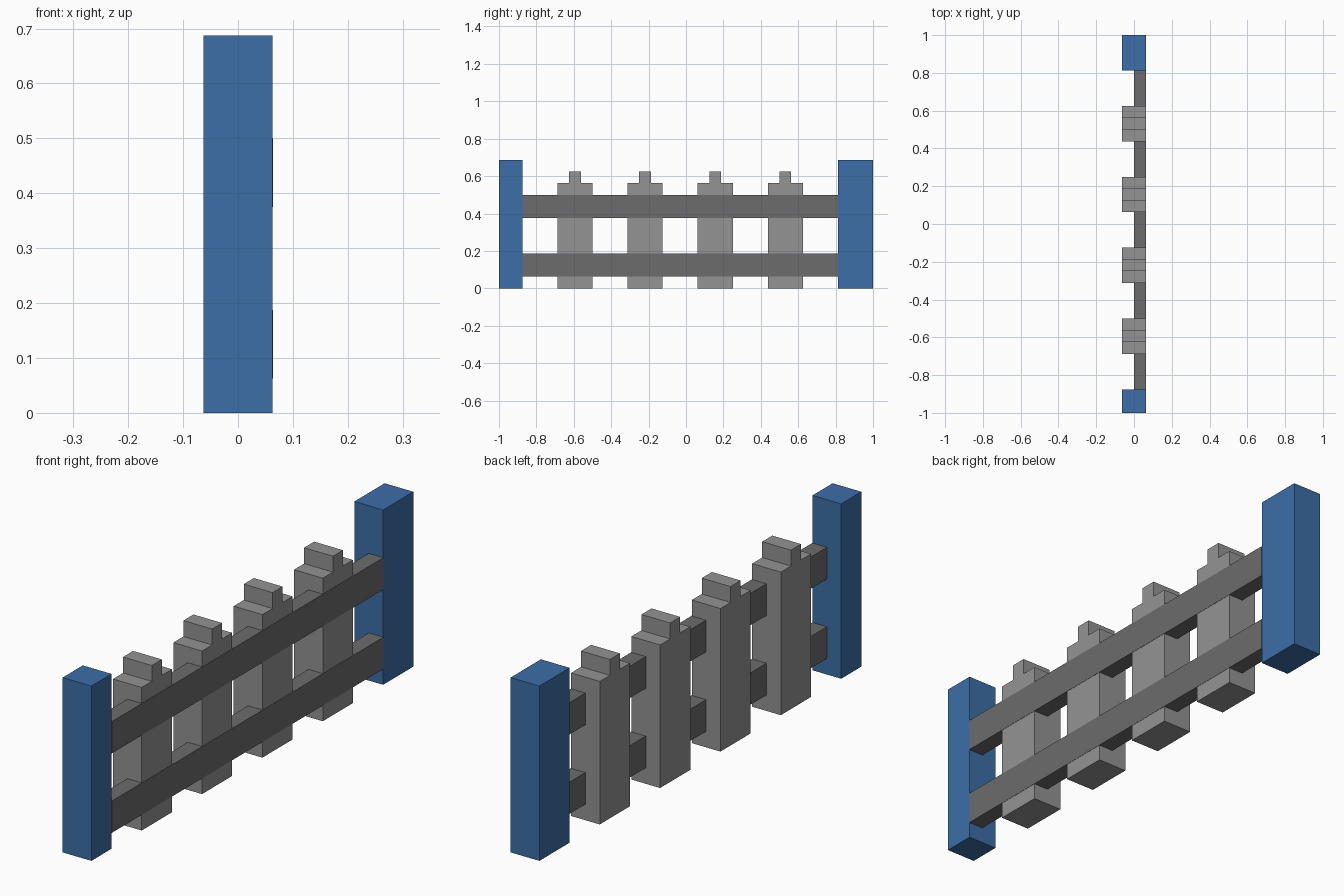
import bpy
import bmesh

cube = bpy.data.objects.get("Cube")
if cube:
    bpy.data.objects.remove(cube, do_unlink=True)

U = 1 / 16      # building unit
HALF = U        # half the fence thickness


def material(name, rgb):
    m = bpy.data.materials.new(name)
    m.use_nodes = True
    m.diffuse_color = (*rgb, 1)
    m.node_tree.nodes["Principled BSDF"].inputs["Base Color"].default_value = (*rgb, 1)
    return m


def extrude_profile(name, yz, x0, x1, mat):
    """Extrude a y-z outline from x0 to x1."""
    bm = bmesh.new()
    face = bm.faces.new([bm.verts.new((x0, y, z)) for y, z in yz])
    ext = bmesh.ops.extrude_face_region(bm, geom=[face])
    moved = [v for v in ext["geom"] if isinstance(v, bmesh.types.BMVert)]
    bmesh.ops.translate(bm, verts=moved, vec=(x1 - x0, 0, 0))
    bmesh.ops.recalc_face_normals(bm, faces=bm.faces)
    mesh = bpy.data.meshes.new(name)
    bm.to_mesh(mesh)
    bm.free()
    mesh.materials.append(mat)
    obj = bpy.data.objects.new(name, mesh)
    bpy.context.collection.objects.link(obj)
    return obj


def box(name, y0, y1, z0, z1, x0, x1, mat):
    return extrude_profile(name, [(y0, z0), (y1, z0), (y1, z1), (y0, z1)], x0, x1, mat)


blue = material("blue", (0.045, 0.158, 0.390))
light_grey = material("light grey", (0.292, 0.292, 0.292))
dark_grey = material("dark grey", (0.150, 0.150, 0.150))

# End posts: a narrow one in front, a wide one at the back
box("front_post", -16 * U, -14 * U, 0, 11 * U, -HALF, HALF, blue)
box("back_post", 13 * U, 16 * U, 0, 11 * U, -HALF, HALF, blue)

# Rails, a hair proud of the pickets on the +x side
for name, z in (("lower_rail", 1), ("upper_rail", 6)):
    box(name, -14 * U, 13 * U, z * U, (z + 2) * U, 0, HALF + 0.001, dark_grey)

# Pickets with a stepped tip
tip = [(0, 0), (3, 0), (3, 9), (2, 9), (2, 10), (1, 10), (1, 9), (0, 9)]
for i in range(4):
    start = -11 + 6 * i
    outline = [((start + y) * U, z * U) for y, z in tip]
    extrude_profile(f"picket_{i + 1}", outline, -HALF, HALF, light_grey)
